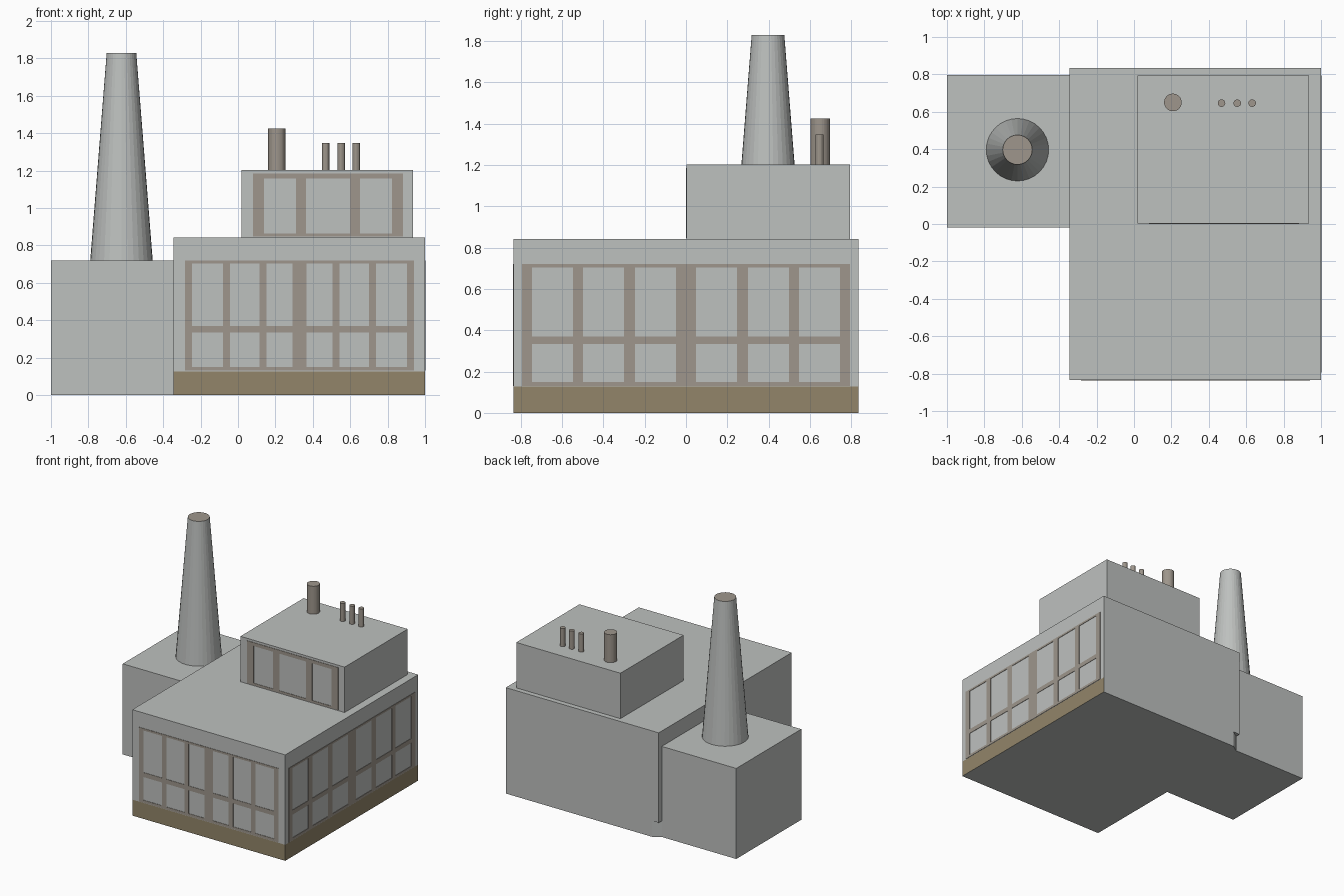
import bpy, bmesh, math
from mathutils import Matrix

if "Cube" in bpy.data.objects:
    bpy.data.objects.remove(bpy.data.objects["Cube"])


def material(name, rgb):
    m = bpy.data.materials.new(name)
    m.diffuse_color = (*rgb, 1)
    m.use_nodes = True
    m.node_tree.nodes["Principled BSDF"].inputs["Base Color"].default_value = m.diffuse_color
    return m


GREY = material("concrete_grey", (0.515, 0.533, 0.521))
TRIM = material("trim_taupe", (0.342, 0.305, 0.262))
BROWN = material("plinth_brown", (0.287, 0.235, 0.144))


def finish(name, bm, *mats):
    bmesh.ops.recalc_face_normals(bm, faces=bm.faces)
    me = bpy.data.meshes.new(name)
    bm.to_mesh(me)
    bm.free()
    for m in mats:
        me.materials.append(m)
    ob = bpy.data.objects.new(name, me)
    bpy.context.collection.objects.link(ob)
    return ob


def add_box(bm, lo, hi):
    size = [b - a for a, b in zip(lo, hi)]
    mid = [(a + b) / 2 for a, b in zip(lo, hi)]
    bmesh.ops.create_cube(bm, size=1, matrix=Matrix.Translation(mid) @ Matrix.Diagonal((*size, 1)))


def box(name, lo, hi):
    bm = bmesh.new()
    add_box(bm, lo, hi)
    return finish(name, bm, GREY)


def tapered(name, x, y, z0, z1, r0, r1, sides, side_mat, top_mat):
    bm = bmesh.new()
    bmesh.ops.create_cone(bm, cap_ends=True, segments=sides, radius1=r0, radius2=r1, depth=z1 - z0,
                          matrix=Matrix.Translation((x, y, (z0 + z1) / 2)))
    bm.normal_update()
    for f in bm.faces:
        f.material_index = int(f.normal.z > 0.9)
    return finish(name, bm, side_mat, top_mat)


def window_frame(name, bars, rails, plate):
    """Upright bars over the full height, rails filled in between them."""
    bm = bmesh.new()
    z0, z1 = rails[0][0], rails[-1][1]
    for a, b in bars:
        add_box(bm, *plate(a, z0, b, z1))
    for (_, a), (b, _) in zip(bars, bars[1:]):
        for r0, r1 in rails:
            add_box(bm, *plate(a, r0, b, r1))
    return finish(name, bm, TRIM)


X0, X1, Y = -0.345, 1.0, 0.835
T = 0.003  # plate thickness

# Main hall and its plinth (chamfered back left corner, brown on the two show sides)
box("main_hall", (X0, -Y, 0.127), (X1, Y, 0.842))
bm = bmesh.new()
plan = [(X0, -Y), (X1, -Y), (X1, Y), (X0 + 0.06, Y), (X0, 0.795)]
low = [bm.verts.new((x, y, 0)) for x, y in plan]
high = [bm.verts.new((x, y, 0.127)) for x, y in plan]
bm.faces.new(low[::-1])
bm.faces.new(high)
for i in range(5):
    j = (i + 1) % 5
    bm.faces.new((low[i], low[j], high[j], high[i]))
bm.normal_update()
for f in bm.faces:
    f.material_index = int(f.normal.y < -0.9 or f.normal.x > 0.9)
finish("plinth", bm, GREY, BROWN)

# Side annex and roof block
box("side_annex", (-1.0, -0.02, 0), (X0, 0.797, 0.72))
box("roof_block", (0.02, 0.002, 0.842), (0.936, 0.795, 1.203))

# Chimney and roof pipes
tapered("chimney", -0.623, 0.397, 0.72, 1.83, 0.167, 0.079, 32, GREY, TRIM)
tapered("large_roof_pipe", 0.208, 0.65, 1.203, 1.425, 0.047, 0.047, 32, TRIM, TRIM)
for i, x in enumerate((0.468, 0.552, 0.632)):
    tapered(f"small_roof_pipe_{i + 1}", x, 0.646, 1.203, 1.347, 0.02, 0.02, 16, TRIM, TRIM)


# Window frames
def front_at(y):
    return lambda a, z0, b, z1: ((a, y - T, z0), (b, y, z1))


rails = [(0.13, 0.15), (0.334, 0.37), (0.704, 0.72)]
front_bars = [(0.329 + 0.1954 * i - (0.037 if i == 0 else 0.019),
               0.329 + 0.1954 * i + (0.037 if i == 0 else 0.019)) for i in range(-3, 4)]
front_bars[0] = (-0.283, -0.246)
front_bars[-1] = (0.904, 0.941)
window_frame("front_windows", front_bars, rails, front_at(-Y))

half = [(0.247, 0.299), (0.499, 0.548), (0.746, 0.794)]
side_bars = [(-b, -a) for a, b in reversed(half)] + [(-0.048, 0.048)] + half
window_frame("right_windows", side_bars, rails,
             lambda a, z0, b, z1: ((X1, a, z0), (X1 + T, b, z1)))

window_frame("roof_block_windows",
             [(0.08, 0.138), (0.309, 0.364), (0.598, 0.653), (0.824, 0.882)],
             [(0.847, 0.863), (1.158, 1.185)], front_at(0.002))
